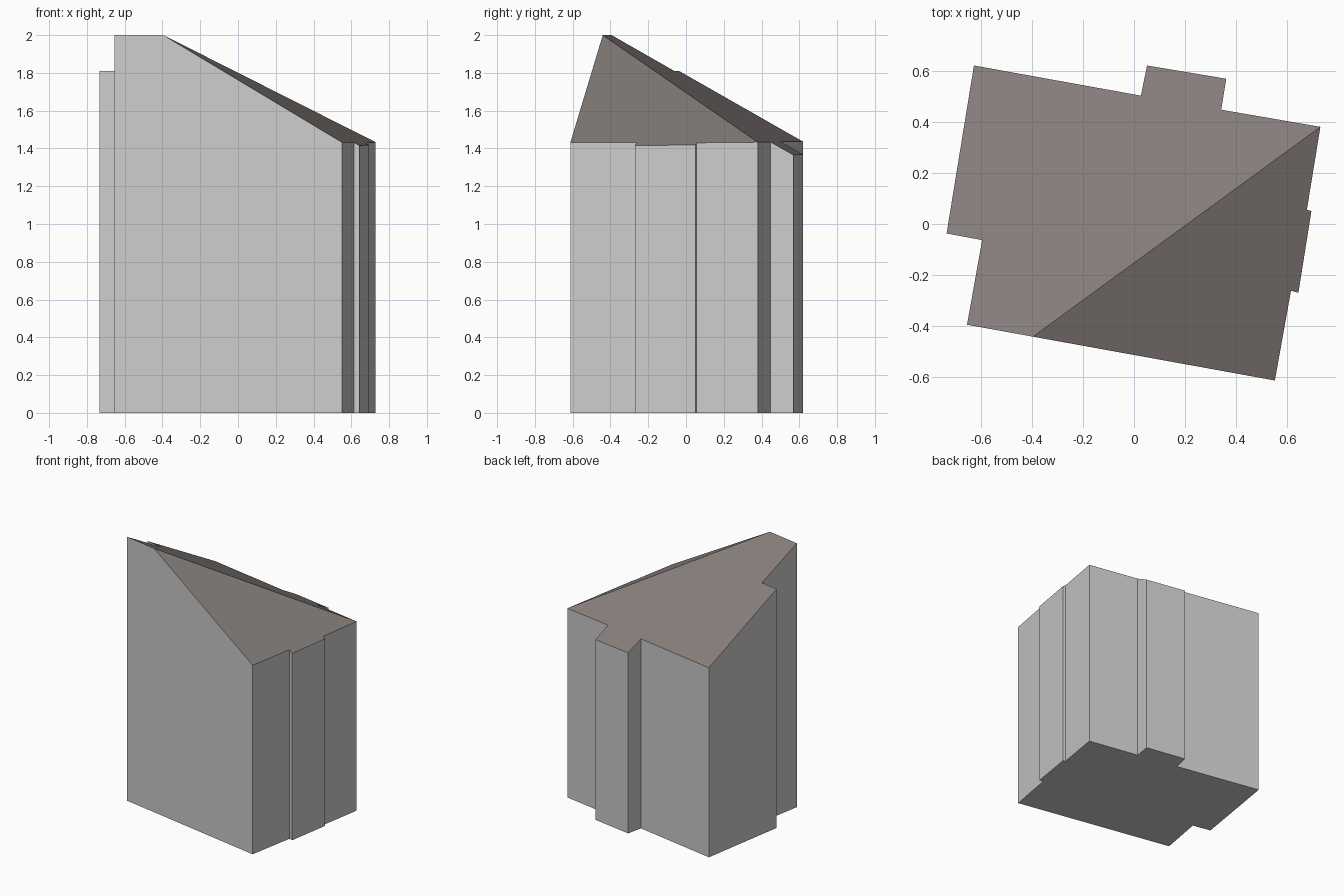
import bpy, bmesh
from mathutils import Vector

if "Cube" in bpy.data.objects:
    bpy.data.objects.remove(bpy.data.objects["Cube"])

HEIGHT = 2.0
# Footprint outline, starting at the front left corner
outline = [(-0.653, -0.394), (0.551, -0.612), (0.614, -0.261), (0.643, -0.269),
           (0.694, 0.051), (0.676, 0.055), (0.729, 0.38), (0.341, 0.447),
           (0.361, 0.568), (0.051, 0.62), (0.027, 0.502), (-0.626, 0.62),
           (-0.733, -0.037), (-0.594, -0.063)]


def material(name, color):
    m = bpy.data.materials.new(name)
    m.diffuse_color = (*color, 1)
    m.use_nodes = True
    m.node_tree.nodes["Principled BSDF"].inputs["Base Color"].default_value = m.diffuse_color
    return m


# Walls as a tall prism
bm = bmesh.new()
base = bm.faces.new([bm.verts.new((x, y, 0)) for x, y in outline])
top = bmesh.ops.extrude_face_region(bm, geom=[base])["geom"]
bmesh.ops.translate(bm, vec=(0, 0, HEIGHT + 0.5),
                    verts=[g for g in top if isinstance(g, bmesh.types.BMVert)])
if not any(len(f.verts) == len(outline) and f.calc_center_median().z < 0.1 for f in bm.faces):
    bm.faces.new([v for v in bm.verts if v.co.z < 0.1])
bmesh.ops.recalc_face_normals(bm, faces=bm.faces[:])

# Roof directions follow the turned front wall
front_left, front_right = Vector((*outline[0], 0)), Vector((*outline[1], 0))
along = (front_right - front_left).normalized()
back = Vector((-along.y, along.x, 0))
peak = front_left + along * 0.262
corner = Vector((*outline[6], 0))
drop = 0.567
slope_back = drop / (corner - front_left).dot(back)
slope_right = drop / (corner - peak).dot(along)


def cut_roof(origin, direction, slope):
    """Trim everything above a sloping plane and close the cut."""
    bmesh.ops.bisect_plane(bm, geom=bm.verts[:] + bm.edges[:] + bm.faces[:], dist=0.0005,
                           plane_co=origin + Vector((0, 0, HEIGHT)),
                           plane_no=(direction * slope + Vector((0, 0, 1))).normalized(),
                           clear_outer=True)
    bmesh.ops.holes_fill(bm, edges=[e for e in bm.edges if e.is_boundary], sides=0)


cut_roof(front_left, back, slope_back)
cut_roof(peak, along, slope_right)
bmesh.ops.recalc_face_normals(bm, faces=bm.faces[:])
bm.normal_update()

# Roof colour on upward faces
for f in bm.faces:
    f.material_index = 1 if f.normal.z > 0.3 else 0

mesh = bpy.data.meshes.new("building")
bm.to_mesh(mesh)
bm.free()
mesh.materials.append(material("light grey wall", (0.60, 0.60, 0.60)))
mesh.materials.append(material("brown grey roof", (0.24, 0.21, 0.20)))
bpy.context.collection.objects.link(bpy.data.objects.new("building", mesh))
